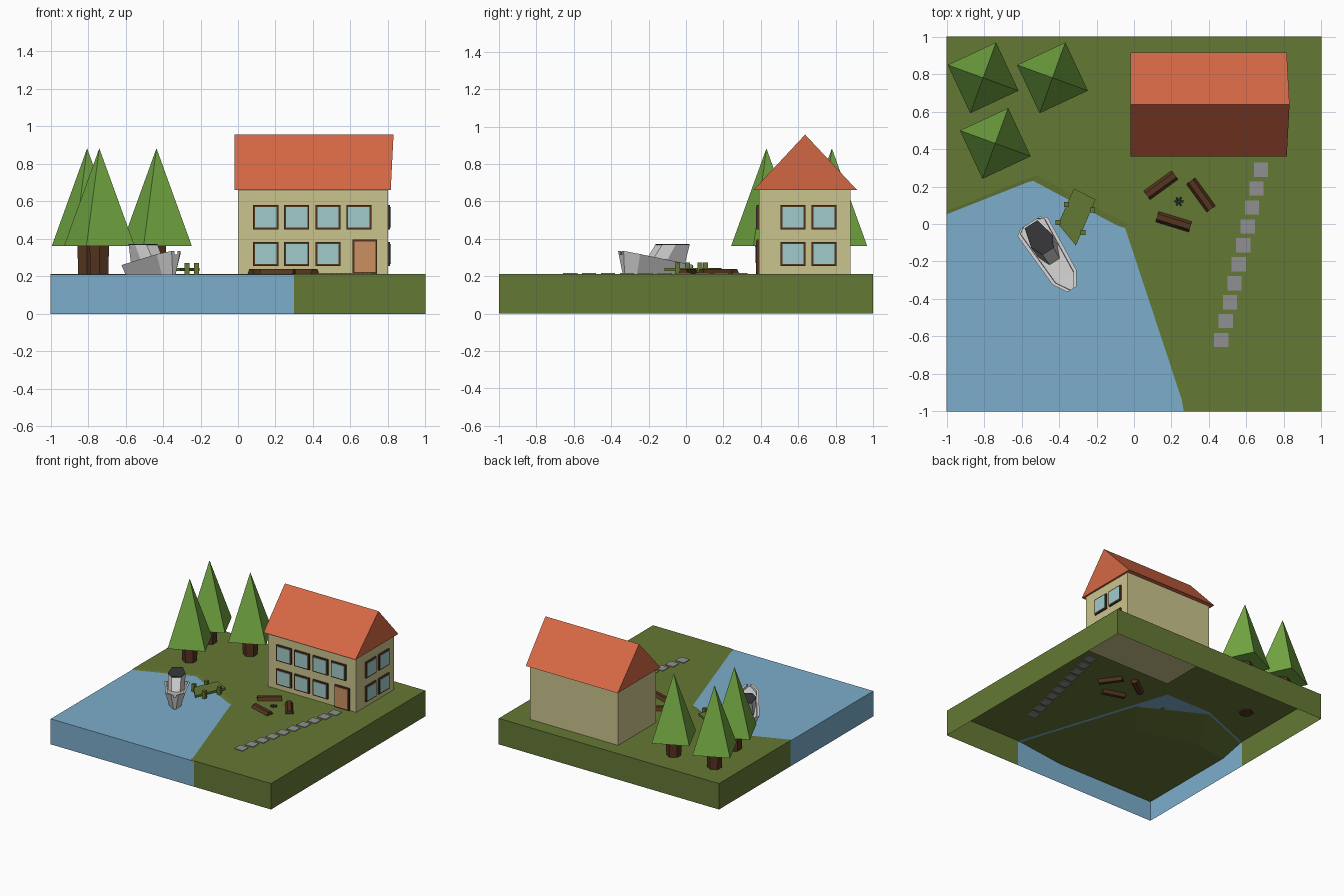
import bpy, bmesh, math
from mathutils import Matrix, Vector

if "Cube" in bpy.data.objects:
    bpy.data.objects.remove(bpy.data.objects["Cube"])

G = 0.213  # ground level


def mat(name, r, g, b):
    m = bpy.data.materials.new(name)
    m.diffuse_color = (r, g, b, 1)
    m.use_nodes = True
    m.node_tree.nodes["Principled BSDF"].inputs["Base Color"].default_value = m.diffuse_color
    return m


GRASS = mat("grass", .13, .19, .035)
WATER = mat("water", .2, .42, .6)
WALL = mat("wall", .6, .56, .27)
ROOF = mat("roof", .68, .14, .06)
LEAF = mat("leaf", .17, .39, .055)
BARK = mat("bark", .09, .035, .014)
GLASS = mat("glass", .36, .6, .6)
DOOR = mat("door_wood", .6, .28, .12)
DARK = mat("dark_grey", .04, .04, .045)
STONE = mat("stone", .28, .28, .29)


def mesh(name, verts, faces, m=None, fix=True):
    me = bpy.data.meshes.new(name)
    me.from_pydata([tuple(v) for v in verts], [], faces)
    if fix:
        bm = bmesh.new()
        bm.from_mesh(me)
        bmesh.ops.recalc_face_normals(bm, faces=bm.faces[:])
        bm.to_mesh(me)
        bm.free()
    ob = bpy.data.objects.new(name, me)
    bpy.context.collection.objects.link(ob)
    if m:
        me.materials.append(m)
    return ob


def loft(name, rings, m=None):
    """Closed skin through rings of equal point count."""
    n = len(rings[0])
    faces = [tuple(range(n)), tuple(range((len(rings) - 1) * n, len(rings) * n))]
    for k in range(len(rings) - 1):
        for i in range(n):
            j = (i + 1) % n
            faces.append((k*n + i, k*n + j, k*n + n + j, k*n + n + i))
    return mesh(name, [v for r in rings for v in r], faces, m)


def box(name, x0, x1, y0, y1, z0, z1, m=None):
    q = [(x0, y0), (x1, y0), (x1, y1), (x0, y1)]
    return loft(name, [[(x, y, z) for x, y in q] for z in (z0, z1)], m)


def cone(name, loc, r1, r2, h, n, m, rot=None):
    bm = bmesh.new()
    bmesh.ops.create_cone(bm, cap_ends=True, segments=n, radius1=r1, radius2=r2, depth=h,
                          matrix=Matrix.Translation(loc) @ (rot or Matrix()))
    ob = mesh(name, [], [], m, False)
    bm.to_mesh(ob.data)
    bm.free()
    return ob


# Ground shell, open below, with a shallow lake bed
rim = [(1, -1), (1, 1), (-1, 1), (-1, .07), (-.52, .26), (-.03, 0), (.3, -1)]
bed = [(-1, -.15), (-.717, -.11), (-.24, -.25), (-.11, -1), (-1, -1)]
v = [(x, y, G) for x, y in rim] + [(x, y, 0) for x, y in rim] + [(x, y, .165) for x, y in bed]
f = [tuple(range(7))]
f += [(7 + i, 7 + (i + 1) % 7, (i + 1) % 7, i) for i in (6, 0, 1, 2)]
f += [(4 + i, 3 + i, 14 + i, 15 + i) for i in range(3)]
f.append((14, 18, 17, 16, 15))
mesh("ground", v, f, GRASS, False)

# Water surface with its two cut sides
w = [(-1, .07), (-1, -1), (.3, -1), (-.11, .26), (-.52, .26)]
mesh("water", [(x, y, G - .004) for x, y in w] + [(x, y, 0) for x, y in w[:3]],
     [(0, 1, 2, 3, 4), (5, 6, 1, 0), (6, 7, 2, 1)], WATER, False)

# House walls and gabled roof
box("house_walls", 0, .80, .39, .88, G - .01, .665, WALL)
loft("roof", [[(-.02, .36, .66), (-.02, .915, .66), (-.02, .637, .957)],
              [(.815, .36, .66), (.815, .915, .66), (.83, .637, .957)]], ROOF)


# Framed panes on the front and right walls
def pane(name, side, c, hw, z0, z1, m):
    e = .01
    for part, g, d, mm in (("_frame", e, .012, BARK), ("", 0, .016, m)):
        a, b = c - hw - g, c + hw + g
        if side == "front":
            box(name + part, a, b, .39 - d, .392, z0 - g, z1 + g, mm)
        else:
            box(name + part, .798, .80 + d, a, b, z0 - g, z1 + g, mm)


for row, (z0, z1) in enumerate([(.265, .373), (.46, .57)]):
    for c in (.148, .313, .48, .645)[:3 + row]:
        pane("front_window", "front", c, .057, z0, z1, GLASS)
    for c in (.572, .738):
        pane("side_window", "right", c, .057, z0, z1, GLASS)
pane("door", "front", .677, .056, G + .01, .385, DOOR)

# Pyramid trees
for x, y in ((-.805, .78), (-.435, .78), (-.74, .43)):
    cone("tree_trunk", (x, y, .285), .055, .06, .16, 6, BARK)
    cone("tree_crown", (x, y, .622), .201, 0, .522, 4, LEAF,
         Matrix.Rotation(math.radians(70), 4, 'Z'))

# Boat: hull lofted stern to bow, local u runs toward the bow
U, V, C = Vector((.533, -.847, 0)), Vector((.847, .533, 0)), Vector((-.44, -.175, 0))


def at(u, s, z):
    p = C + U * u + V * s
    return (p.x, p.y, z)


sections = [(-.215, .06, .045, .255), (-.19, .095, .065, .26),
            (.13, .075, .04, .318), (.205, .028, .008, .335)]
loft("boat_hull", [[at(u - .02 * (k == 3), -b, .2), at(u - .02 * (k == 3), b, .2),
                    at(u, t, zt), at(u, t - .018, zt), at(u, t - .02, zt - .02),
                    at(u, .02 - t, zt - .02), at(u, .018 - t, zt), at(u, -t, zt)]
                   for k, (u, t, b, zt) in enumerate(sections)])
low = [(-.16, .05), (-.02, .06), (.06, .03)]
top = [(-.205, .04), (-.10, .066), (-.035, .035)]


def outline(half, z):
    return [at(u, s, z) for u, s in half] + [at(u, -s, z) for u, s in half[::-1]]


loft("boat_cabin", [outline(low, .24), outline(top, .368)])
loft("cabin_roof", [outline(top, .368), outline(top, .373)], DARK)

# Pier deck and mooring posts
deck = [(-.32, .19), (-.205, .13), (-.31, -.115), (-.405, .0)]
loft("pier_deck", [[(x, y, z) for x, y in deck] for z in (.228, .245)], GRASS)
for x, y in ((-.36, .105), (-.222, .075), (-.405, .008), (-.272, -.045)):
    box("pier_post", x - .013, x + .013, y - .013, y + .013, .208, .272, GRASS)

# Log seats around a small campfire
for x, y, a in ((.143, .207, 36), (.357, .155, -54), (.212, .012, -17)):
    cone("log_seat", (x, y, G), .029, .029, .185, 6, BARK,
         Matrix.Rotation(math.radians(a), 4, 'Z') @ Matrix.Rotation(math.pi / 2, 4, 'Y'))
for k in range(3):
    cone("fire_log", (.24, .12, G + .006), .006, .006, .05, 5, DARK,
         Matrix.Rotation(k * math.pi / 3, 4, 'Z') @ Matrix.Rotation(math.pi / 2, 4, 'Y'))

# Stepping stones
for k in range(10):
    x, y = .677 - .0235 * k, .29 - .101 * k
    box("stepping_stone", x - .038, x + .038, y - .038, y + .038, G - .006, G + .005, STONE)
